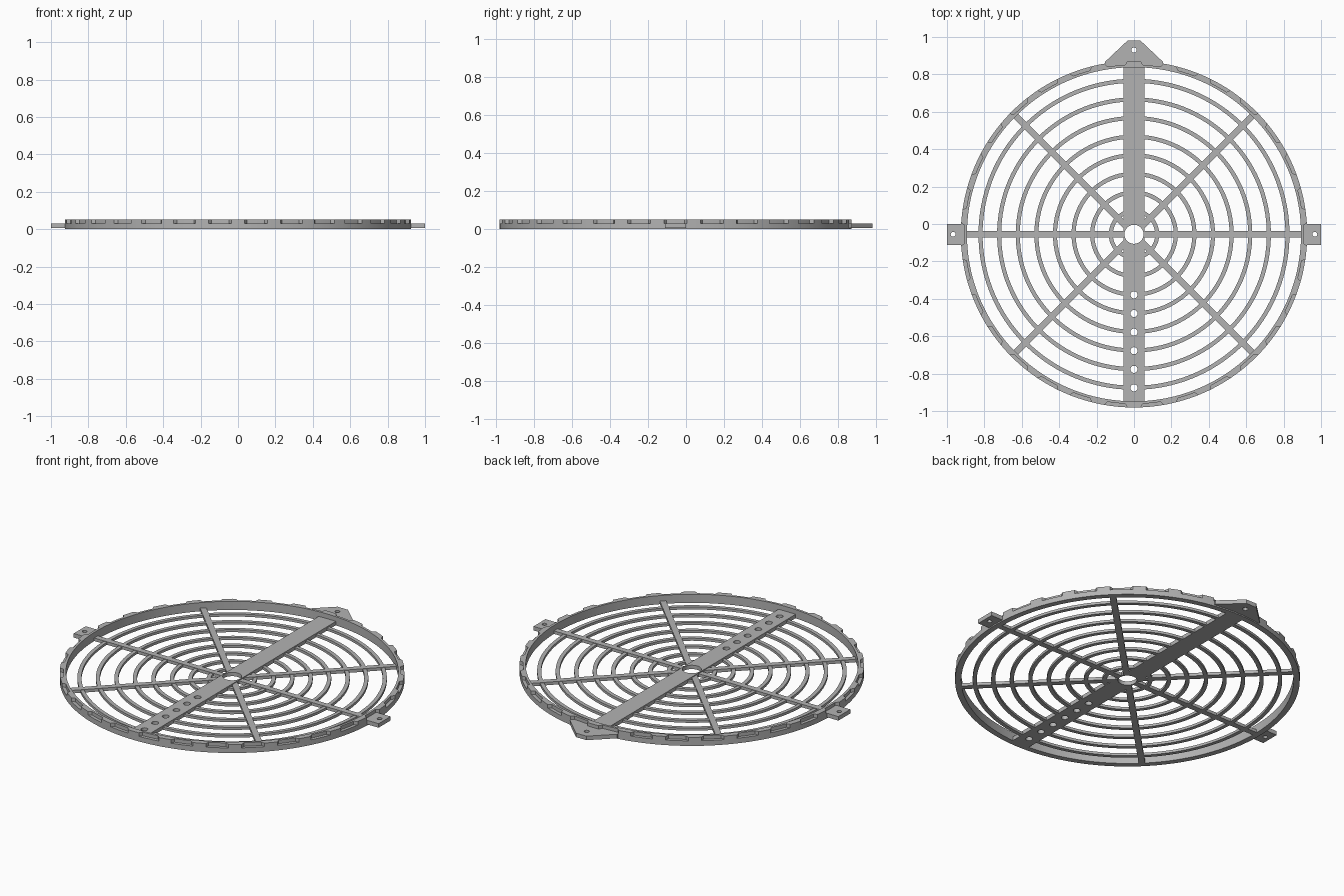
import bpy, bmesh
from math import sin, cos, pi, radians, asin
from mathutils import Matrix

cube = bpy.data.objects.get("Cube")
if cube:
    bpy.data.objects.remove(cube, do_unlink=True)

CY = -0.055          # y of the grille axis
R_IN, R_LIP, R_OUT = 0.893, 0.907, 0.926
BAR_HALF = 0.056

grey = bpy.data.materials.new("plain_grey")
grey.use_nodes = True
colour = (0.45, 0.45, 0.45, 1)
grey.diffuse_color = colour
grey.node_tree.nodes["Principled BSDF"].inputs["Base Color"].default_value = colour


def add(name, mesh):
    obj = bpy.data.objects.new(name, mesh)
    bpy.context.collection.objects.link(obj)
    obj.location.y = CY
    mesh.materials.clear()
    mesh.materials.append(grey)
    return obj


def smooth(obj):
    bpy.ops.object.select_all(action='DESELECT')
    obj.select_set(True)
    bpy.context.view_layer.objects.active = obj
    bpy.ops.object.shade_smooth_by_angle(angle=radians(30))


def circle(x, y, r, n=32):
    return [(x + r * cos(2 * pi * i / n), y + r * sin(2 * pi * i / n)) for i in range(n)]


def plate(name, outlines, z0, z1):
    """Flat plate from an outline followed by its holes."""
    curve = bpy.data.curves.new(name, 'CURVE')
    curve.dimensions, curve.fill_mode = '2D', 'BOTH'
    curve.extrude = (z1 - z0) / 2
    for pts in outlines:
        s = curve.splines.new('POLY')
        s.points.add(len(pts) - 1)
        for p, (x, y) in zip(s.points, pts):
            p.co = (x, y, 0, 1)
        s.use_cyclic_u = True
    temp = bpy.data.objects.new(name + "_outline", curve)
    bpy.context.collection.objects.link(temp)
    deps = bpy.context.evaluated_depsgraph_get()
    mesh = bpy.data.meshes.new_from_object(temp.evaluated_get(deps))
    bpy.data.objects.remove(temp, do_unlink=True)
    mesh.transform(Matrix.Translation((0, 0, (z0 + z1) / 2)))
    bm = bmesh.new()
    bm.from_mesh(mesh)
    bmesh.ops.remove_doubles(bm, verts=bm.verts, dist=1e-5)
    bmesh.ops.recalc_face_normals(bm, faces=bm.faces)
    bm.to_mesh(mesh)
    bm.free()
    obj = add(name, mesh)
    smooth(obj)
    return obj


def band(bm, angles, inner, outer, z0, z1, closed):
    """Rectangular-section band following the angles; outer holds one radius per angle."""
    rows = []
    for a, ro in zip(angles, outer):
        rows.append([bm.verts.new((r * cos(a), r * sin(a), z))
                     for r, z in ((inner, z0), (ro, z0), (ro, z1), (inner, z1))])
    pairs = list(zip(rows, rows[1:]))
    if closed:
        pairs.append((rows[-1], rows[0]))
    else:
        bm.faces.new(rows[0])
        bm.faces.new(rows[-1])
    for p, q in pairs:
        for i in range(4):
            j = (i + 1) % 4
            bm.faces.new((p[i], q[i], q[j], p[j]))


def finish(name, bm):
    bmesh.ops.recalc_face_normals(bm, faces=bm.faces)
    mesh = bpy.data.meshes.new(name)
    bm.to_mesh(mesh)
    bm.free()
    smooth(add(name, mesh))


# Outer rim: plain lower wall, upper wall with notches on its outside
steps = (-3.8, -3, -1, 1, 3, 3.8, 5, 7)
angles, outer = [], []
for k in range(30):
    for d in steps:
        angles.append(radians(12 * k + d))
        outer.append(R_LIP if abs(d) <= 3 else R_OUT)
bm = bmesh.new()
band(bm, angles, R_IN, [R_OUT] * len(angles), 0, 0.03, True)
band(bm, angles, R_IN, outer, 0.03, 0.051, True)
finish("outer_rim", bm)

# Concentric guard rings, interrupted by the main bar
bm = bmesh.new()
for k in range(8):
    r = 0.124 + 0.0995 * k
    gap = asin((BAR_HALF - 0.004) / r)
    span, n = pi - 2 * gap, 24 + 6 * k
    for start in (-pi / 2 + gap, pi / 2 + gap):
        arc = [start + span * i / n for i in range(n + 1)]
        band(bm, arc, r - 0.011, [r + 0.011] * (n + 1), 0, 0.015, False)
finish("guard_rings", bm)

# Six narrow spokes
bm = bmesh.new()
for deg in (0, 45, 135, 180, 225, 315):
    m = (Matrix.Rotation(radians(deg), 4, 'Z') @ Matrix.Translation((0.476, 0, 0.009))
         @ Matrix.Diagonal((0.842, 0.034, 0.018, 1)))
    bmesh.ops.create_cube(bm, size=1, matrix=m)
finish("spokes", bm)

# Main bar with hub hole and a row of small holes
b, e = BAR_HALF, 0.9
holes = [circle(0, -0.324 - 0.0995 * k, 0.019, 24) for k in range(6)]
plate("main_bar", [[(-b, -e), (b, -e), (b, e), (-b, e)], circle(0, 0, 0.051, 48)] + holes, 0, 0.023)

# Mounting tabs at left and right
for side, name in ((1, "left_tab"), (-1, "right_tab")):
    xs = sorted((side * 0.9, side * 1.0))
    plate(name, [[(xs[0], -b), (xs[1], -b), (xs[1], b), (xs[0], b)],
                 circle(side * 0.967, 0, 0.013, 24)], 0.007, 0.031)

# Tapered mounting plate at the back
plate("back_mount", [[(-0.155, 0.9), (0.155, 0.9), (0.155, 0.922), (0.034, 1.036),
                      (-0.034, 1.036), (-0.155, 0.922)],
                     circle(0, 0.985, 0.014, 24)], 0.007, 0.031)
